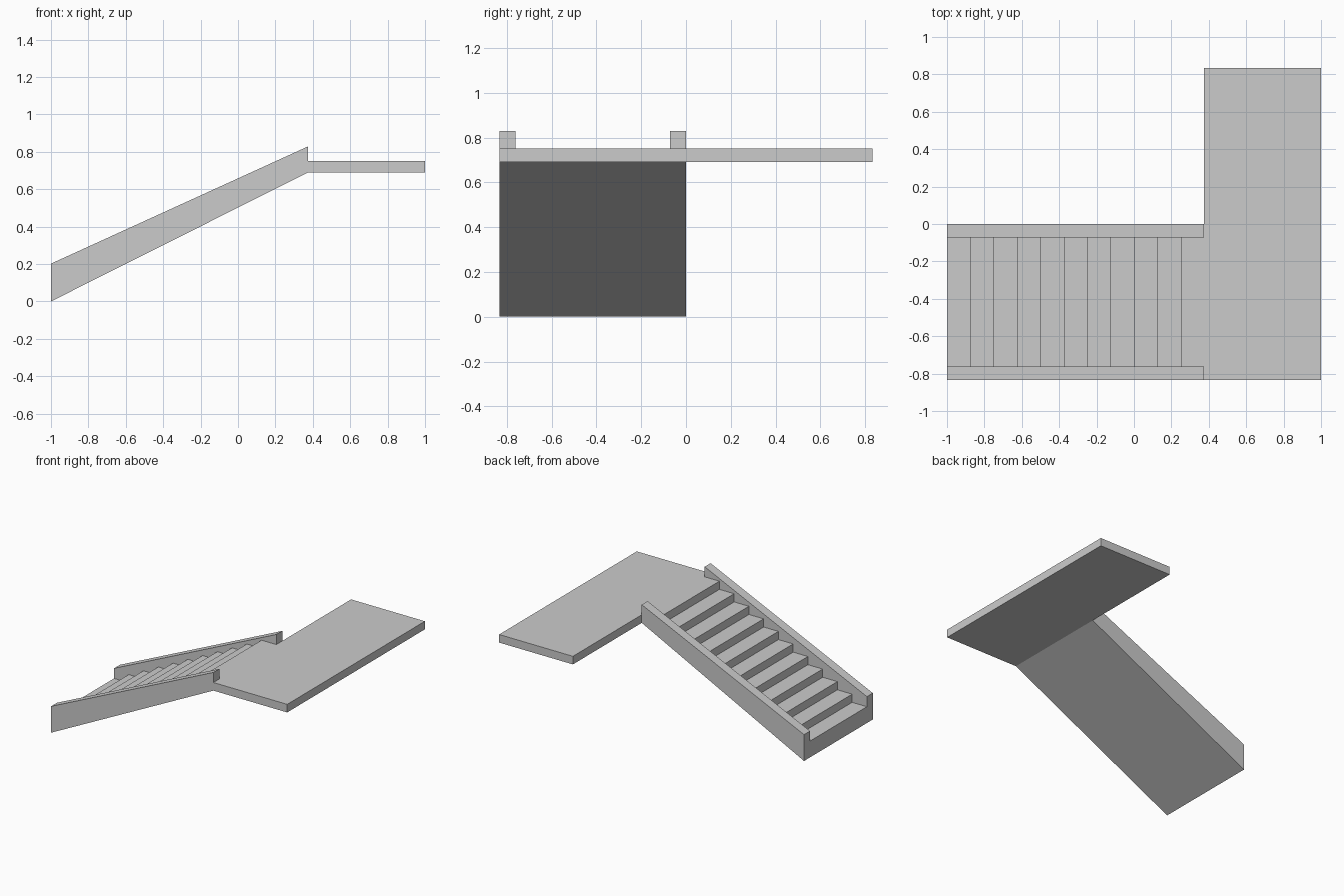
import bpy, bmesh

if "Cube" in bpy.data.objects:
    bpy.data.objects.remove(bpy.data.objects["Cube"])

X0, X1, X2 = -1.0, 0.375, 1.0      # foot of stairs, landing edge, landing end
HALF = 0.833                       # half depth of the landing
Z_UNDER, Z_TOP = 0.69, 0.752       # landing underside and top
STEPS, CURB = 11, 0.072
RUN = (X1 - X0) / STEPS
FIRST = 0.125                      # height of the first tread
RISE = (Z_TOP - FIRST) / (STEPS - 1)


def extrude_profile(name, profile, y0, y1):
    """Extrude an x-z outline from y0 to y1."""
    bm = bmesh.new()
    face = bm.faces.new([bm.verts.new((x, y0, z)) for x, z in profile])
    ext = bmesh.ops.extrude_face_region(bm, geom=[face])
    moved = [g for g in ext["geom"] if isinstance(g, bmesh.types.BMVert)]
    bmesh.ops.translate(bm, verts=moved, vec=(0, y1 - y0, 0))
    bmesh.ops.recalc_face_normals(bm, faces=bm.faces)
    mesh = bpy.data.meshes.new(name)
    bm.to_mesh(mesh)
    bm.free()
    obj = bpy.data.objects.new(name, mesh)
    bpy.context.collection.objects.link(obj)
    return obj


# Landing slab
extrude_profile("landing", [(X1, Z_UNDER), (X2, Z_UNDER), (X2, Z_TOP), (X1, Z_TOP)],
                -HALF, HALF)

# Stair flight: stepped top, sloping flat underside
steps = [(X1, Z_UNDER), (X0, 0)]
for i in range(STEPS):
    z = FIRST + i * RISE
    steps += [(X0 + i * RUN, z), (X0 + (i + 1) * RUN, z)]
extrude_profile("stair_flight", steps, -HALF + CURB, -CURB)

# Sloping side walls on both edges of the flight
wall = [(X0, 0), (X1, Z_UNDER), (X1, 0.829), (X0, 0.202)]
extrude_profile("front_side_wall", wall, -HALF, -HALF + CURB)
extrude_profile("back_side_wall", wall, -CURB, 0)
